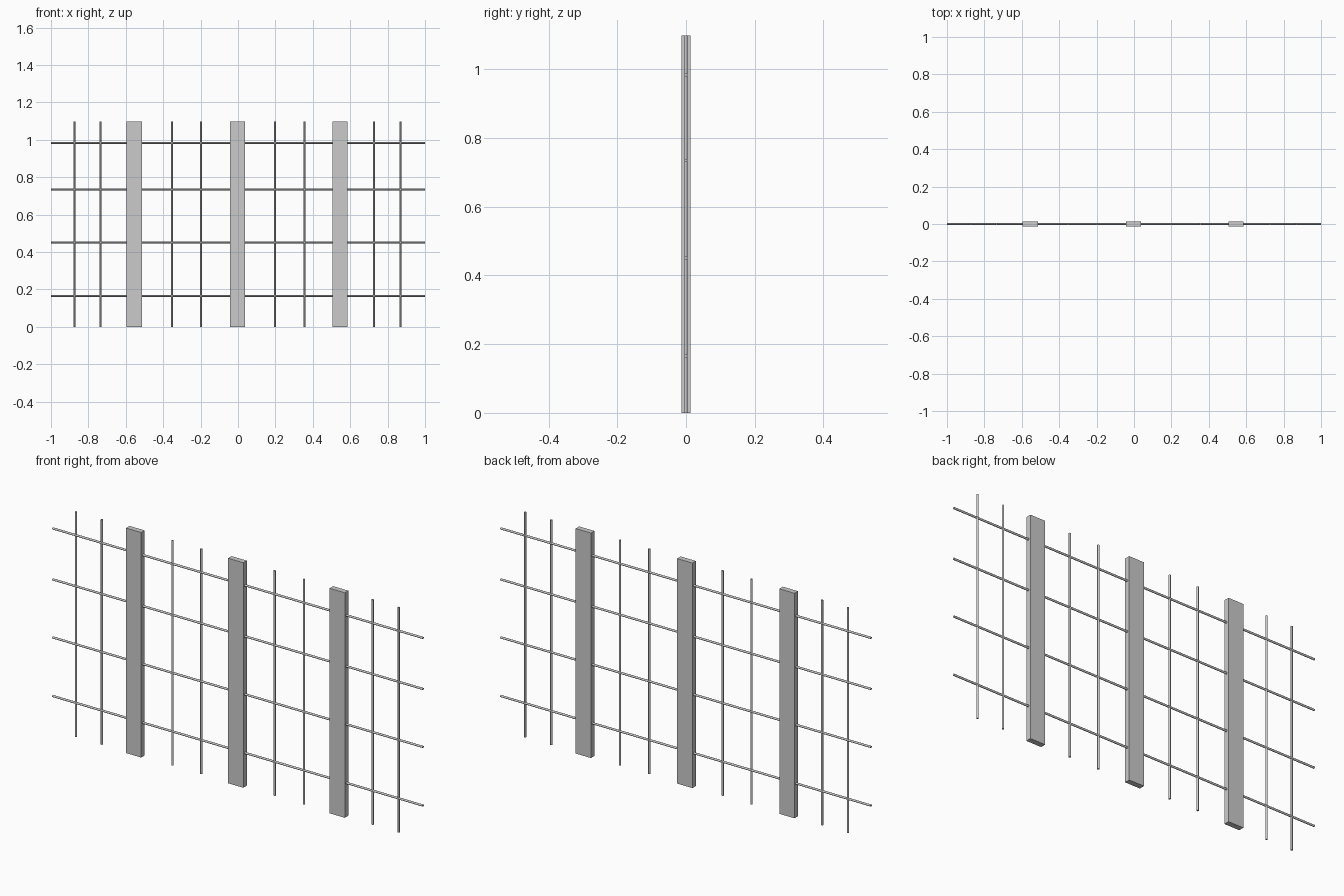
import bpy
import math

if "Cube" in bpy.data.objects:
    bpy.data.objects.remove(bpy.data.objects["Cube"])

HEIGHT = 1.098
ROD_R = 0.005


def post(x):
    bpy.ops.mesh.primitive_cube_add(size=1, location=(x, 0, HEIGHT / 2))
    ob = bpy.context.object
    ob.name = "fence_post"
    ob.scale = (0.082, 0.027, HEIGHT)
    bpy.ops.object.transform_apply(location=False, rotation=False, scale=True)


def rod(name, length, location, rotation=(0, 0, 0)):
    bpy.ops.mesh.primitive_cylinder_add(vertices=12, radius=ROD_R, depth=length,
                                        location=location, rotation=rotation)
    bpy.context.object.name = name
    bpy.ops.object.shade_smooth_by_angle(angle=math.radians(40))


# flat upright posts
for x in (-0.554, -0.003, 0.545):
    post(x)

# thin upright rods, in pairs between the posts
for x in (-0.875, -0.735, -0.353, -0.198, 0.198, 0.356, 0.727, 0.868):
    rod("upright_rod", HEIGHT, (x, 0, HEIGHT / 2))

# full-width horizontal rods passing through the posts
for z in (0.165, 0.451, 0.734, 0.983):
    rod("cross_rod", 2.0, (0, 0, z), (0, math.pi / 2, 0))
